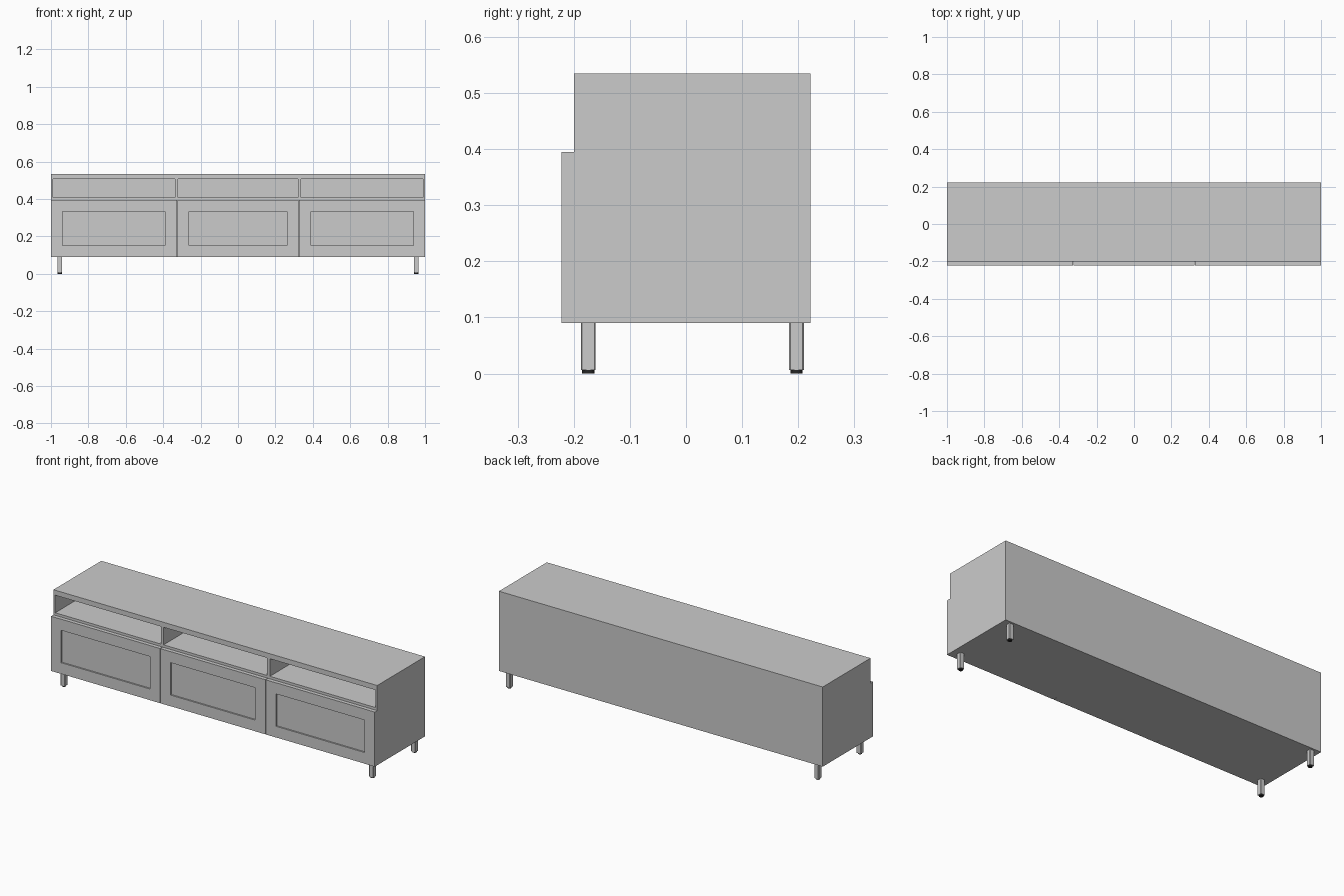
import bpy, bmesh
from mathutils import Vector

if "Cube" in bpy.data.objects:
    bpy.data.objects.remove(bpy.data.objects["Cube"])


def box(name, lo, hi, bevel=0.0, sides_only=False):
    """Axis-aligned box between two corners, optionally bevelled."""
    lo, hi = Vector(lo), Vector(hi)
    bm = bmesh.new()
    bmesh.ops.create_cube(bm, size=1)
    for v in bm.verts:
        v.co = Vector((v.co[i] * (hi - lo)[i] for i in range(3))) + (lo + hi) / 2
    if bevel:
        edges = [e for e in bm.edges if not sides_only
                 or abs(e.verts[0].co.z - e.verts[1].co.z) > 1e-4]
        bmesh.ops.bevel(bm, geom=edges, offset=bevel, segments=1, affect='EDGES')
    me = bpy.data.meshes.new(name)
    bm.to_mesh(me)
    bm.free()
    ob = bpy.data.objects.new(name, me)
    bpy.context.collection.objects.link(ob)
    return ob


W, BACK, FRONT, DOOR_Y = 1.0, 0.222, -0.20, -0.222
Z0, Z_DOOR, Z1 = 0.09, 0.395, 0.535

# Cabinet body with three open compartments cut into the upper front
body = box("cabinet_body", (-W, FRONT, Z0), (W, BACK, Z1))
for i, (a, b) in enumerate([(-0.989, -0.337), (-0.32, 0.32), (0.337, 0.989)]):
    cutter = box(f"opening_cutter_{i}", (a, FRONT - 0.1, 0.409), (b, BACK - 0.012, 0.507))
    cutter.hide_render = True
    cutter.hide_viewport = True
    cutter.display_type = 'WIRE'
    mod = body.modifiers.new(f"opening_{i}", 'BOOLEAN')
    mod.operation = 'DIFFERENCE'
    mod.solver = 'EXACT'
    mod.object = cutter

# Framed drawer fronts: two stiles, two rails, recessed panel
F = 0.062
for side, a, b in [("left", -W, -0.327), ("middle", -0.324, 0.324), ("right", 0.327, W)]:
    box(f"{side}_front_stile_a", (a, DOOR_Y, Z0), (a + F, FRONT, Z_DOOR))
    box(f"{side}_front_stile_b", (b - F, DOOR_Y, Z0), (b, FRONT, Z_DOOR))
    rail_y = DOOR_Y + 0.0008
    box(f"{side}_front_bottom_rail", (a + F, rail_y, Z0), (b - F, FRONT, Z0 + F))
    box(f"{side}_front_top_rail", (a + F, rail_y, Z_DOOR - F), (b - F, FRONT, Z_DOOR))
    box(f"{side}_front_panel", (a + F, DOOR_Y + 0.009, Z0 + F), (b - F, FRONT, Z_DOOR - F))

# Square legs with dark round foot pads
black = bpy.data.materials.new("black_plastic")
black.diffuse_color = (0.02, 0.02, 0.02, 1)
black.use_nodes = True
black.node_tree.nodes["Principled BSDF"].inputs["Base Color"].default_value = black.diffuse_color
R = 0.013
for xn, x in (("left", -0.953), ("right", 0.953)):
    for yn, y in (("front", -0.174), ("back", 0.197)):
        box(f"{yn}_{xn}_leg", (x - R, y - R, 0.006), (x + R, y + R, Z0), 0.002, True)
        bpy.ops.mesh.primitive_cylinder_add(vertices=24, radius=0.011, depth=0.006,
                                            location=(x, y, 0.003))
        pad = bpy.context.object
        pad.name = f"{yn}_{xn}_foot_pad"
        pad.data.materials.append(black)
        bpy.ops.object.shade_smooth_by_angle()
